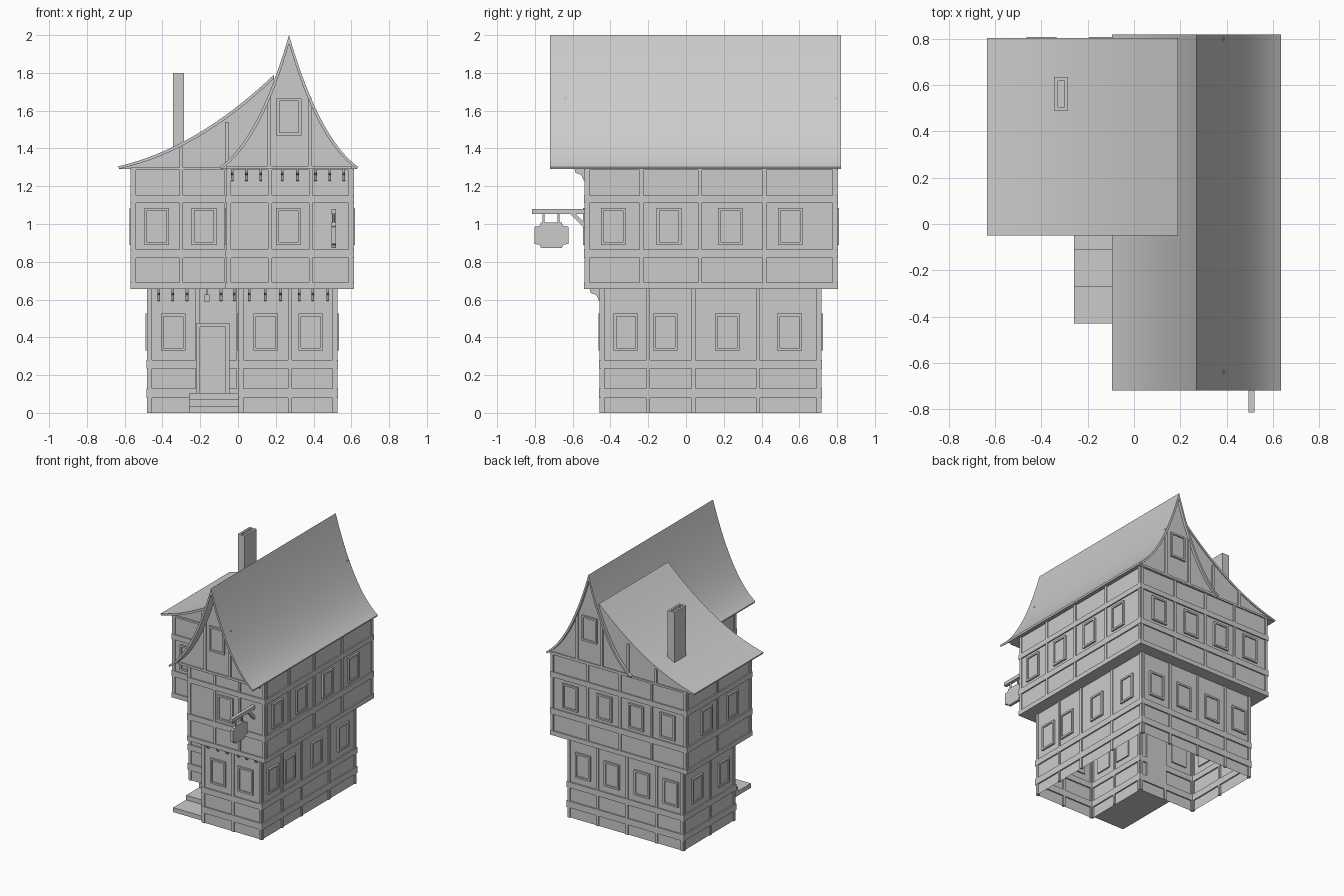
import bpy, bmesh
from mathutils import Vector

if "Cube" in bpy.data.objects:
    bpy.data.objects.remove(bpy.data.objects["Cube"])

parts = {}


def get(name):
    return parts.setdefault(name, bmesh.new())


def box(name, x0, x1, y0, y1, z0, z1):
    bm = get(name)
    vs = bmesh.ops.create_cube(bm, size=1)['verts']
    for v in vs:
        v.co = Vector((x1 if v.co.x > 0 else x0, y1 if v.co.y > 0 else y0, z1 if v.co.z > 0 else z0))


def prism(name, pts, axis, a0, a1, caps=(True, True)):
    """Extrude a 2D outline along an axis (the outline uses the other two axes in order)."""
    bm = get(name)
    i = 'xyz'.index(axis)

    def ring(a):
        out = []
        for p in pts:
            c = list(p)
            c.insert(i, a)
            out.append(bm.verts.new(c))
        return out
    lo, hi = ring(a0), ring(a1)
    n = len(pts)
    for k in range(n):
        bm.faces.new((lo[k], lo[(k + 1) % n], hi[(k + 1) % n], hi[k]))
    if caps[0]:
        bm.faces.new(lo[::-1])
    if caps[1]:
        bm.faces.new(hi)


def wbox(name, face, u0, u1, z0, z1, d):
    """Box lying on a wall plane, standing out by d."""
    axis, c, s = face
    a, b = sorted((c - s * 0.01, c + s * d))
    if axis == 'x':
        box(name, u0, u1, a, b, z0, z1)
    else:
        box(name, a, b, u0, u1, z0, z1)


def window(face, u, z, w=0.13, h=0.195):
    t, x0, x1, z0, z1 = 0.014, u - w / 2, u + w / 2, z - h / 2, z + h / 2
    wbox('window_frames', face, x0, x0 + t, z0, z1, 0.014)
    wbox('window_frames', face, x1 - t, x1, z0, z1, 0.014)
    wbox('window_frames', face, x0 + t, x1 - t, z0, z0 + t, 0.014)
    wbox('window_frames', face, x0 + t, x1 - t, z1 - t, z1, 0.014)
    wbox('window_panes', face, x0 + t, x1 - t, z0 + t, z1 - t, 0.005)


def storey(walls, beams, z0, z1, win_z):
    for axis, c, s, u0, u1, posts, wins in walls:
        face = (axis, c, s)
        for b0, b1 in beams:
            wbox('timber_beams', face, u0 - .008, u1 + .008, b0, b1, 0.01)
        for p in [u0 + .009, u1 - .009] + posts:
            wbox('timber_posts', face, p - .01, p + .01, z0, z1, 0.008)
        for w in wins:
            window(face, w, win_z)


def bezier(p0, p1, p2, n=16):
    return [tuple((1 - t) ** 2 * a + 2 * t * (1 - t) * b + t * t * c for a, b, c in zip(p0, p1, p2))
            for t in [k / n for k in range(n + 1)]]


# Ground floor shell, open underneath
prism('ground_floor_walls', [(-.475, .08), (.01, .08), (.01, -.45), (.52, -.45), (.52, .71), (-.475, .71)],
      'z', 0, .66, (False, False))
storey([('x', -.45, -1, .01, .52, [.275], [.147, .385]),
        ('x', .08, -1, -.475, .01, [-.215], [-.343]),
        ('y', .52, 1, -.45, .71, [-.2, .04, .38], [-.318, -.11, .218, .548]),
        ('x', .71, 1, -.475, .52, [.265, .01, -.245], [.39, .14, -.12, -.37]),
        ('y', -.475, -1, .08, .71, [.38], [.218, .548]),
        ('y', .01, -1, -.45, .08, [-.2], [-.318, -.11])],
       [(.08, .13), (.235, .28)], 0, .655, .428)

# Jettied upper floor
prism('upper_floor_walls', [(-.56, 0), (-.055, 0), (-.055, -.53), (.605, -.53), (.605, .795), (-.56, .795)],
      'z', .655, 1.3, (True, False))
storey([('x', -.53, -1, -.055, .605, [.17, .385], [.267]),
        ('x', 0, -1, -.56, -.055, [-.3], [-.43, -.18]),
        ('y', .605, 1, -.53, .795, [-.235, .075, .415], [-.385, -.09, .235, .552]),
        ('x', .795, 1, -.56, .605, [.29, .01, -.26], [.44, .145, -.13, -.4]),
        ('y', -.56, -1, 0, .795, [.415], [.235, .552]),
        ('y', -.055, -1, -.53, 0, [-.235], [-.385, -.12])],
       [(.655, .69), (.82, .865), (1.11, 1.15), (1.285, 1.3)], .655, 1.3, .987)

# Main swept roof and its gable walls
R = .27
top = bezier((0, 2), (.16, 1.45), (.365, 1.303))
low = bezier((0, 1.955), (.15, 1.435), (.36, 1.29))
mirror = lambda c: [(R - d, z) for d, z in c[:0:-1]] + [(R + d, z) for d, z in c]
prism('main_roof', mirror(top) + mirror(low)[::-1], 'y', -.72, .82)
prism('main_gable_walls', mirror(low), 'y', -.64, .8)

# Wing roof running into the main roof
wtop = bezier((.19, 1.79), (-.22, 1.40), (-.635, 1.305))
wlow = bezier((.19, 1.77), (-.215, 1.382), (-.63, 1.292))
prism('wing_roof', wtop + wlow[::-1], 'y', -.05, .803)
prism('wing_gable_walls', wlow + [(.19, 1.292)], 'y', 0, .797)

# Gable timbers and attic windows
for y, s in ((-.64, -1), (.8, 1)):
    f = ('x', y, s)
    for x in (.165, .38):
        wbox('gable_timbers', f, x - .01, x + .01, 1.29, 1.67, .008)
    wbox('gable_timbers', f, -.06, .6, 1.29, 1.308, .008)
    window(f, R, 1.567)
for y, s in ((0, -1), (.797, 1)):
    for x, z in ((-.3, 1.41), (-.06, 1.54)):
        wbox('gable_timbers', ('x', y, s), x - .01, x + .01, 1.29, z, .008)


# Small brackets under the overhangs
def bracket(x, y, z, w=.014):
    prism('brackets', [(y + .005, z), (y - .06, z), (y - .055, z - .02), (y - .025, z - .03),
                       (y - .012, z - .06), (y + .005, z - .065)], 'x', x - w / 2, x + w / 2)


for x in (-.42, -.345, -.27, -.09, -.02):
    bracket(x, .08, .655)
for x in (.06, .145, .225, .325, .395, .475):
    bracket(x, -.45, .655)
for x in (-.03, .045, .12, .235, .315, .41, .485, .56):
    bracket(x, -.53, 1.29)

# Door with frame and diamond light
door = ('x', .08, -1)
wbox('door', door, -.2, -.065, .105, .455, .012)
for a, b, z0, z1 in ((-.22, -.2, .105, .475), (-.065, -.045, .105, .475), (-.2, -.065, .455, .475)):
    wbox('door_frame', door, a, b, z0, z1, .022)
for r, y in ((.045, .062), (.03, .058)):
    prism('door_diamond', [(-.133 - r, .4), (-.133, .4 - r), (-.133 + r, .4), (-.133, .4 + r)], 'y', y, .075)

# Lantern over the door
box('lantern', -.178, -.152, .025, .051, .588, .628)
box('lantern', -.17, -.16, .033, .043, .628, .656)

# Entrance steps
for k in range(3):
    box('steps', -.26, .008, -.43 + .16 * k, .08, .035 * k, .035 * (k + 1))

# Chimney with flue opening
for a, b, c, d in ((-.345, -.329, .49, .635), (-.301, -.285, .49, .635),
                   (-.329, -.301, .49, .506), (-.329, -.301, .619, .635)):
    box('chimney', a, b, c, d, 1.33, 1.8)
box('chimney', -.329, -.301, .506, .619, 1.33, 1.77)

# Hanging sign on its beam
box('sign_beam', .494, .52, -.815, -.53, 1.053, 1.08)
prism('sign_brace', [(-.53, .97), (-.53, 1.0), (-.585, 1.055), (-.615, 1.055)], 'x', .498, .516)
for y in (-.755, -.675):
    box('sign_hooks', .503, .511, y - .006, y + .006, 1.0, 1.055)
cy, cz = -.713, .94
half = [(.055, .068), (.062, .05), (.09, .045)]
quad = [(a, b) for a, b in half]
board = (quad + [(a, -b) for a, b in quad[::-1]] + [(-a, -b) for a, b in quad] + [(-a, b) for a, b in quad[::-1]])
prism('sign_board', [(cy + a, cz + b) for a, b in board], 'x', .496, .518)

# Turn every part into an object
for name, bm in parts.items():
    bmesh.ops.recalc_face_normals(bm, faces=bm.faces)
    me = bpy.data.meshes.new(name)
    bm.to_mesh(me)
    bm.free()
    ob = bpy.data.objects.new(name, me)
    bpy.context.collection.objects.link(ob)
    if name.endswith('_roof'):
        bpy.context.view_layer.objects.active = ob
        ob.select_set(True)
        bpy.ops.object.shade_smooth_by_angle()
        ob.select_set(False)
